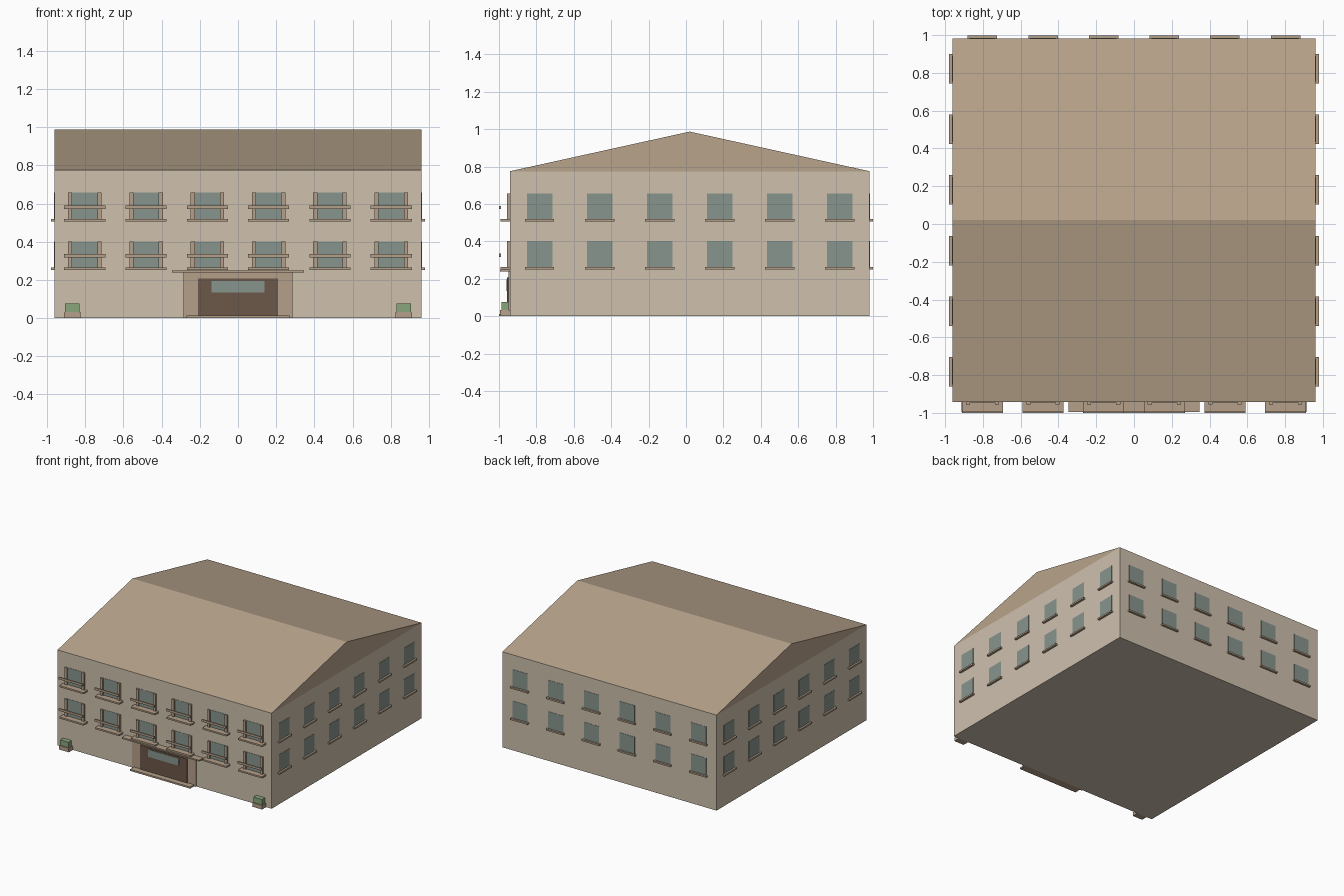
import bpy
from mathutils import Matrix, Vector
from math import pi

if "Cube" in bpy.data.objects:
    bpy.data.objects.remove(bpy.data.objects["Cube"])

def material(name, r, g, b):
    m = bpy.data.materials.new(name)
    m.diffuse_color = (r, g, b, 1)
    m.use_nodes = True
    m.node_tree.nodes["Principled BSDF"].inputs["Base Color"].default_value = m.diffuse_color
    return m

WALL = material("wall_plaster", .62, .53, .42)
ROOF = material("roof_tan", .48, .37, .26)
TRIM = material("trim_tan", .46, .35, .25)
GLASS = material("glass_grey", .25, .30, .27)
DOOR = material("door_brown", .15, .095, .065)
LEAF = material("leaf_green", .25, .38, .20)

W, EAVE, RIDGE, CY, HALF = .962, .775, .987, .02, .962  # body centred at y = CY
FRONT = CY - HALF

def mesh(name, verts, faces, mat):
    me = bpy.data.meshes.new(name)
    me.from_pydata(verts, [], faces)
    me.materials.append(mat)
    ob = bpy.data.objects.new(name, me)
    bpy.context.collection.objects.link(ob)
    return ob

def box(name, x, y, z, mat, M=Matrix(), taper=1):
    """Box from (min, max) ranges, placed by M; taper scales the base width."""
    cx = sum(x) / 2
    v = [M @ Vector((cx + (i - cx) * (taper if k == z[0] else 1), j, k))
         for k in z for i, j in ((x[0], y[0]), (x[1], y[0]), (x[1], y[1]), (x[0], y[1]))]
    f = [(3, 2, 1, 0), (4, 5, 6, 7), (0, 1, 5, 4), (1, 2, 6, 5), (2, 3, 7, 6), (3, 0, 4, 7)]
    return mesh(name, v, f, mat)

# Body: open-topped walls and a gable roof
a, b = FRONT, CY + HALF
mesh("walls", [(x, y, z) for z in (0, EAVE) for x, y in ((-W, a), (W, a), (W, b), (-W, b))],
     [(3, 2, 1, 0), (0, 1, 5, 4), (1, 2, 6, 5), (2, 3, 7, 6), (3, 0, 4, 7)], WALL)
mesh("gable_roof", [(x, y, z) for x in (-W, W) for y, z in ((a, EAVE), (b, EAVE), (CY, RIDGE))],
     [(0, 3, 5, 2), (1, 2, 5, 4), (0, 2, 1), (3, 4, 5)], ROOF)

# Windows: six columns by two rows per side; the front gets deep sills, rails and shutters
sides = ("front", "right", "back", "left")
for s, side in enumerate(sides):
    M = Matrix.Translation((0, CY, 0)) @ Matrix.Rotation(s * pi / 2, 4, 'Z')
    for row in (.255, .51):
        for i in range(6):
            c = -.8025 + i * .321
            front = side == "front"
            hw, depth = (.108, .05) if front else (.078, .017)
            box(side + "_window_glass", (c - .068, c + .068), (-HALF - .002, -HALF + .005),
                (row + .005, row + .147), GLASS, M)
            box(side + "_window_sill", (c - hw, c + hw), (-HALF - depth, -HALF + .005),
                (row - .004, row + .009), TRIM, M)
            if front:
                box("front_window_rail", (c - hw, c + hw), (-HALF - .058, -HALF - .048),
                    (row + .062, row + .08), TRIM, M)
                for d in (-1, 1):
                    box("front_window_shutter", (c + d * .077 - .011, c + d * .077 + .011),
                        (-HALF - .014, -HALF + .002), (row + .005, row + .147), TRIM, M)

# Entrance: surround, door, door window, canopy and step
box("door_surround", (-.286, .286), (FRONT - .008, FRONT + .005), (0, .24), TRIM)
box("door", (-.21, .21), (FRONT - .014, FRONT), (.01, .208), DOOR)
box("door_window", (-.138, .138), (FRONT - .018, FRONT - .01), (.135, .195), GLASS)
box("canopy", (-.347, .347), (FRONT - .052, FRONT + .005), (.238, .249), TRIM)
box("step", (-.27, .27), (-1, FRONT + .005), (0, .013), TRIM)

# Planters at the front corners
for d in (-1, 1):
    x = d * .868
    box("planter_pot", (x - .042, x + .042), (FRONT - .052, FRONT), (0, .033), TRIM, taper=1.06)
    box("planter_shrub", (x - .038, x + .038), (FRONT - .045, FRONT - .006), (.033, .077), LEAF)
